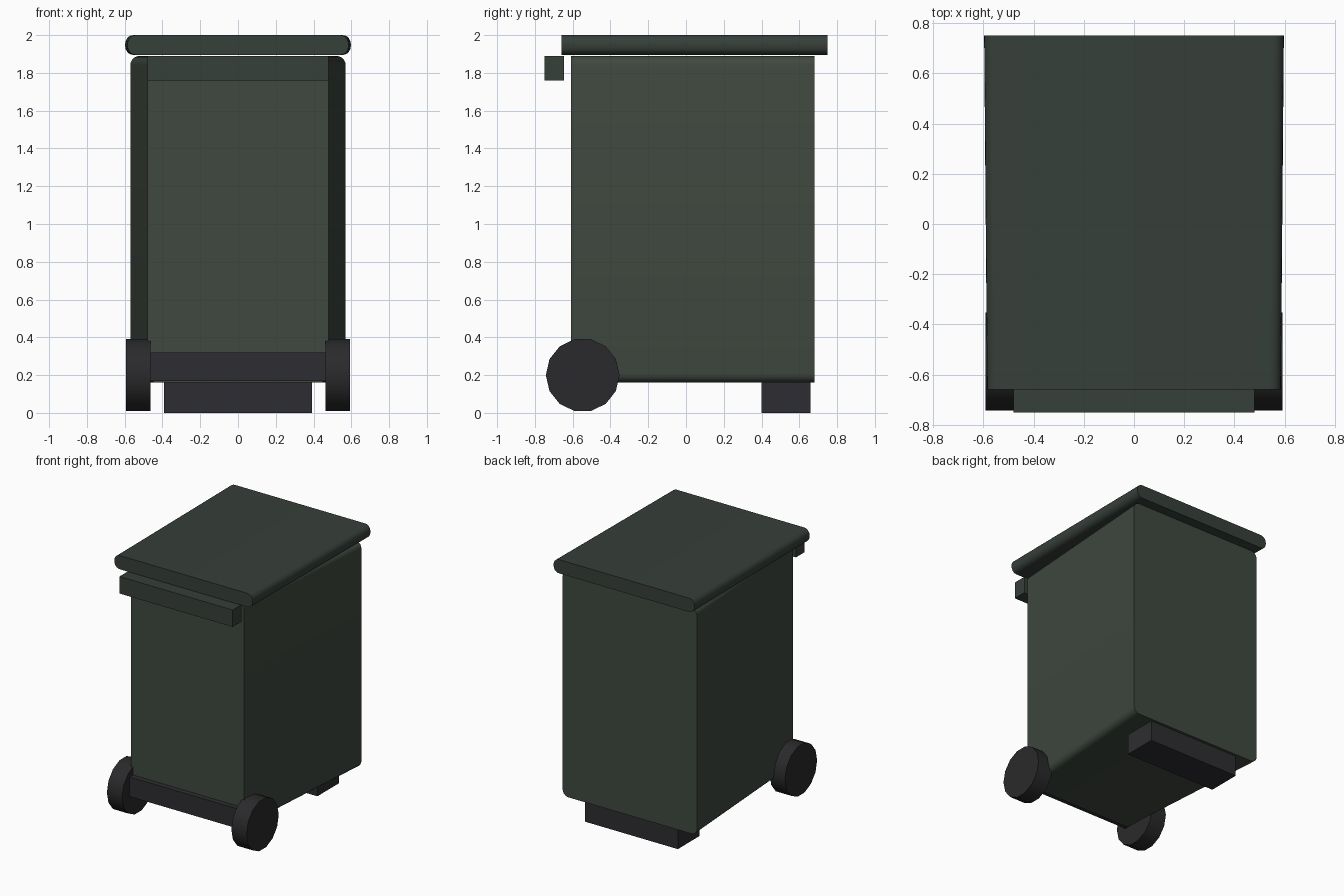
import bpy, bmesh, math

if "Cube" in bpy.data.objects:
    bpy.data.objects.remove(bpy.data.objects["Cube"])


def material(name, r, g, b):
    m = bpy.data.materials.new(name)
    m.diffuse_color = (r, g, b, 1)
    m.use_nodes = True
    m.node_tree.nodes["Principled BSDF"].inputs["Base Color"].default_value = m.diffuse_color
    return m


BODY = material("body_green", 0.050, 0.065, 0.050)
LID = material("lid_green", 0.037, 0.050, 0.042)
RUBBER = material("rubber", 0.023, 0.023, 0.025)
PLASTIC = material("dark_plastic", 0.027, 0.027, 0.032)


def finish(name, bm, mat, smooth=True):
    bmesh.ops.recalc_face_normals(bm, faces=bm.faces)
    me = bpy.data.meshes.new(name)
    bm.to_mesh(me)
    bm.free()
    ob = bpy.data.objects.new(name, me)
    bpy.context.collection.objects.link(ob)
    me.materials.append(mat)
    if smooth:
        bpy.ops.object.select_all(action='DESELECT')
        ob.select_set(True)
        bpy.context.view_layer.objects.active = ob
        bpy.ops.object.shade_smooth_by_angle(angle=math.radians(30))
    return ob


def rounded_loft(name, mat, front, back, z0, z1, radius, steps=5):
    """Rounded rectangle in XZ, lofted along y; front/back = (y, half width)."""
    bm = bmesh.new()
    rings = []
    for y, w in (front, back):
        ring = []
        corners = ((w, z1, 0), (-w, z1, 90), (-w, z0, 180), (w, z0, 270))
        for x, z, start in corners:
            cx = x - math.copysign(radius, x)
            cz = z - radius if z == z1 else z + radius
            for i in range(steps + 1):
                a = math.radians(start + 90 * i / steps)
                ring.append(bm.verts.new((cx + radius * math.cos(a), y,
                                          cz + radius * math.sin(a))))
        rings.append(ring)
    n = len(rings[0])
    for i in range(n):
        j = (i + 1) % n
        bm.faces.new((rings[0][i], rings[0][j], rings[1][j], rings[1][i]))
    for ring in rings:
        bm.faces.new(ring)
    return finish(name, bm, mat)


def box(name, mat, lo, hi):
    bm = bmesh.new()
    bmesh.ops.create_cube(bm, size=1)
    for v in bm.verts:
        v.co = [(a + b) / 2 + c * (b - a) for a, b, c in zip(lo, hi, v.co)]
    return finish(name, bm, mat, smooth=False)


def wheel(name, x0, x1, y, z, radius, sides=14):
    bm = bmesh.new()
    rings = []
    for x in (x0, x1):
        rings.append([bm.verts.new((x, y + radius * math.cos(2 * math.pi * i / sides),
                                    z + radius * math.sin(2 * math.pi * i / sides)))
                      for i in range(sides)])
    for i in range(sides):
        j = (i + 1) % sides
        bm.faces.new((rings[0][i], rings[0][j], rings[1][j], rings[1][i]))
    for ring in rings:
        bm.faces.new(ring)
    return finish(name, bm, RUBBER)


# Container, narrower at the wheel side
rounded_loft("bin_body", BODY, (-0.61, 0.48), (0.68, 0.57), 0.16, 1.89, 0.05)
# Lid overhanging all round
rounded_loft("lid", LID, (-0.66, 0.585), (0.75, 0.597), 1.895, 2.0, 0.045)
# Grab handle bar, axle housing and rest foot
box("handle", LID, (-0.48, -0.75, 1.76), (0.48, -0.645, 1.89))
box("axle", PLASTIC, (-0.47, -0.65, 0.17), (0.47, -0.45, 0.32))
box("rest_foot", PLASTIC, (-0.393, 0.40, 0.0), (0.393, 0.66, 0.17))
# Wheels
for side, s in (("left", -1), ("right", 1)):
    wheel(side + "_wheel", s * 0.463, s * 0.592, -0.547, 0.20, 0.195)
